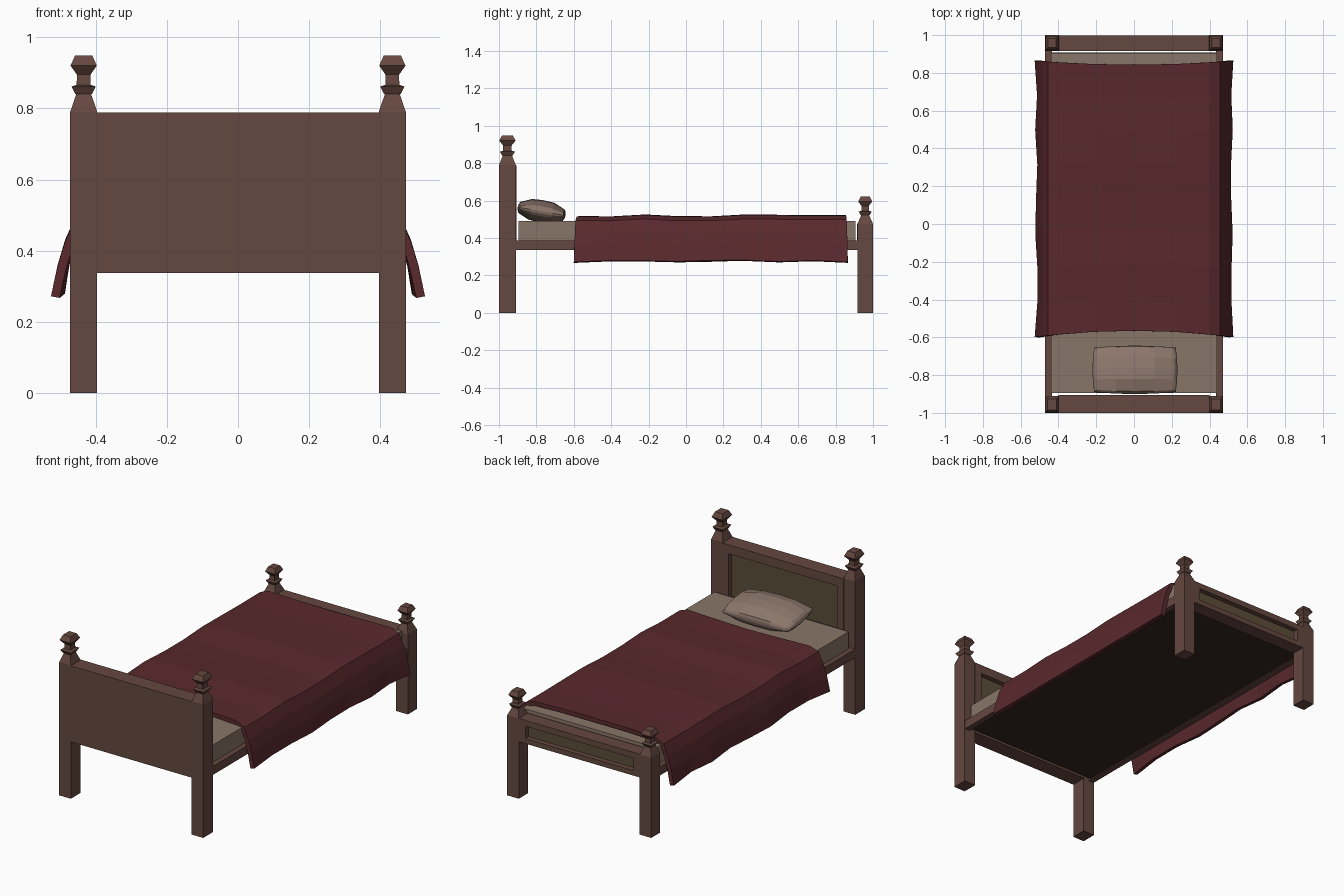
import bpy, bmesh, math, random
from mathutils import Matrix

if "Cube" in bpy.data.objects:
    bpy.data.objects.remove(bpy.data.objects["Cube"])

random.seed(4)


def material(name, rgb):
    m = bpy.data.materials.new(name)
    m.diffuse_color = (*rgb, 1)
    m.use_nodes = True
    m.node_tree.nodes["Principled BSDF"].inputs["Base Color"].default_value = m.diffuse_color
    return m


wood = material("wood", (0.13, 0.065, 0.05))
panel = material("panel", (0.105, 0.075, 0.042))
dark = material("dark_wood", (0.035, 0.019, 0.016))
linen = material("linen", (0.25, 0.18, 0.14))
pillow_cloth = material("pillow_cloth", (0.26, 0.18, 0.145))
red = material("red_blanket", (0.1, 0.022, 0.026))


def finish(name, bm, *mats):
    bmesh.ops.recalc_face_normals(bm, faces=bm.faces)
    me = bpy.data.meshes.new(name)
    bm.to_mesh(me)
    bm.free()
    for m in mats:
        me.materials.append(m)
    ob = bpy.data.objects.new(name, me)
    bpy.context.collection.objects.link(ob)
    return ob


def box_bm(x0, x1, y0, y1, z0, z1):
    bm = bmesh.new()
    bmesh.ops.create_cube(bm, size=1)
    for v in bm.verts:
        v.co = (x1 if v.co.x > 0 else x0, y1 if v.co.y > 0 else y0,
                z1 if v.co.z > 0 else z0)
    return bm


# Square turned finial: (half width factor, height above the shoulder)
FINIAL = [(1, 0), (0.55, 0.052), (0.62, 0.052), (0.9, 0.073), (0.52, 0.078),
          (0.5, 0.107), (0.97, 0.133), (0.64, 0.162)]


def post(name, cx, cy, hx, hy, shoulder, fin):
    bm = bmesh.new()
    rings = []
    profile = [(1, 0)] + [(f * (1 if i == 0 else fin), shoulder + h * 0.98 * fin)
                          for i, (f, h) in enumerate(FINIAL)]
    for f, z in profile:
        rings.append([bm.verts.new((cx + sx * hx * f, cy + sy * hy * f, z))
                      for sx, sy in ((-1, -1), (1, -1), (1, 1), (-1, 1))])
    for a, b in zip(rings, rings[1:]):
        for i in range(4):
            j = (i + 1) % 4
            bm.faces.new((a[i], a[j], b[j], b[i]))
    bm.faces.new(rings[0])
    bm.faces.new(rings[-1])
    finish(name, bm, wood)


def board(name, y0, y1, z0, z1, pz0, pz1, px=0.355, depth=0.03):
    bm = box_bm(-0.4, 0.4, y0, y1, z0, z1)
    f = max(bm.faces, key=lambda q: q.calc_center_median().y)
    zc = (z0 + z1) / 2
    bmesh.ops.inset_region(bm, faces=[f], thickness=0.01)
    for v in f.verts:
        v.co = (math.copysign(px, v.co.x), y1, pz1 if v.co.z > zc else pz0)
    f = bmesh.ops.extrude_discrete_faces(bm, faces=[f])["faces"][0]
    for v in f.verts:
        v.co.y -= depth
    f.material_index = 1
    finish(name, bm, wood, panel)


# Posts
for side, s in (("left", -1), ("right", 1)):
    post(f"head_post_{side}", s * 0.434, -0.955, 0.038, 0.045, 0.79, 1.0)
    post(f"foot_post_{side}", s * 0.434, 0.958, 0.038, 0.042, 0.475, 0.92)
    # Side rails
    x0, x1 = sorted((s * 0.435, s * 0.47))
    finish(f"side_rail_{side}", box_bm(x0, x1, -0.915, 0.92, 0.337, 0.388), wood)

# Boards with recessed panels on the +y face
board("headboard", -1.0, -0.905, 0.337, 0.788, 0.47, 0.735)
board("footboard", 0.915, 0.998, 0.337, 0.475, 0.367, 0.44)

# Bed base and mattress
finish("bed_base", box_bm(-0.437, 0.437, -0.895, 0.907, 0.343, 0.386), dark)
finish("mattress", box_bm(-0.44, 0.44, -0.895, 0.905, 0.386, 0.49), linen)

# Pillow: domed, tapering to a seam, leaning on the headboard
bm = bmesh.new()
bmesh.ops.create_cube(bm, size=2)
bmesh.ops.subdivide_edges(bm, edges=bm.edges[:], cuts=3, use_grid_fill=True)
for v in bm.verts:
    x, y, z = v.co
    puff = (1 - 0.55 * abs(x) ** 3) * (1 - 0.5 * abs(y) ** 3)
    shrink = 1 - 0.07 * abs(z) ** 2
    v.co = (x * 0.225 * shrink * (1 - 0.04 * y * y),
            y * 0.13 * shrink * (1 - 0.08 * x * x),
            z * 0.06 * puff)
bmesh.ops.rotate(bm, verts=bm.verts, matrix=Matrix.Rotation(math.radians(-10), 3, "X"))
bmesh.ops.translate(bm, verts=bm.verts, vec=(0.005, -0.772, 0.543))
finish("pillow", bm, pillow_cloth)

# Blanket: draped cross-section swept along y with gentle waves
HALF = [(0, 0.519), (0.22, 0.521), (0.4, 0.519), (0.455, 0.497),
        (0.485, 0.43), (0.505, 0.36), (0.522, 0.275)]
SECTION = [(-x, z) for x, z in HALF[:0:-1]] + HALF
ROWS = 9
bm = bmesh.new()
grid = []
for r in range(ROWS):
    t = r / (ROWS - 1)
    row = []
    wave = {s: random.uniform(-0.012, 0.004) if 0 < r < ROWS - 1 else 0.004 for s in (-1, 1)}
    lift = random.uniform(-0.007, 0.006)
    for x, z in SECTION:
        hang = max(0, (0.5 - z) / 0.23)
        s = 1 if x > 0 else -1
        middle = 1 - (x / 0.53) ** 2
        y = (-0.6 + 0.035 * middle) * (1 - t) + (0.865 - 0.022 * middle) * t
        row.append(bm.verts.new((x + s * wave[s] * hang, y,
                                 z + lift * (1 - hang) - wave[s] * hang * 0.8)))
    grid.append(row)
for a, b in zip(grid, grid[1:]):
    for i in range(len(a) - 1):
        bm.faces.new((a[i], a[i + 1], b[i + 1], b[i]))
blanket = finish("blanket", bm, red)
if blanket.data.polygons[len(blanket.data.polygons) // 2].normal.z < 0:
    blanket.data.flip_normals()
mod = blanket.modifiers.new("thickness", "SOLIDIFY")
mod.thickness = 0.025
mod.offset = -1
